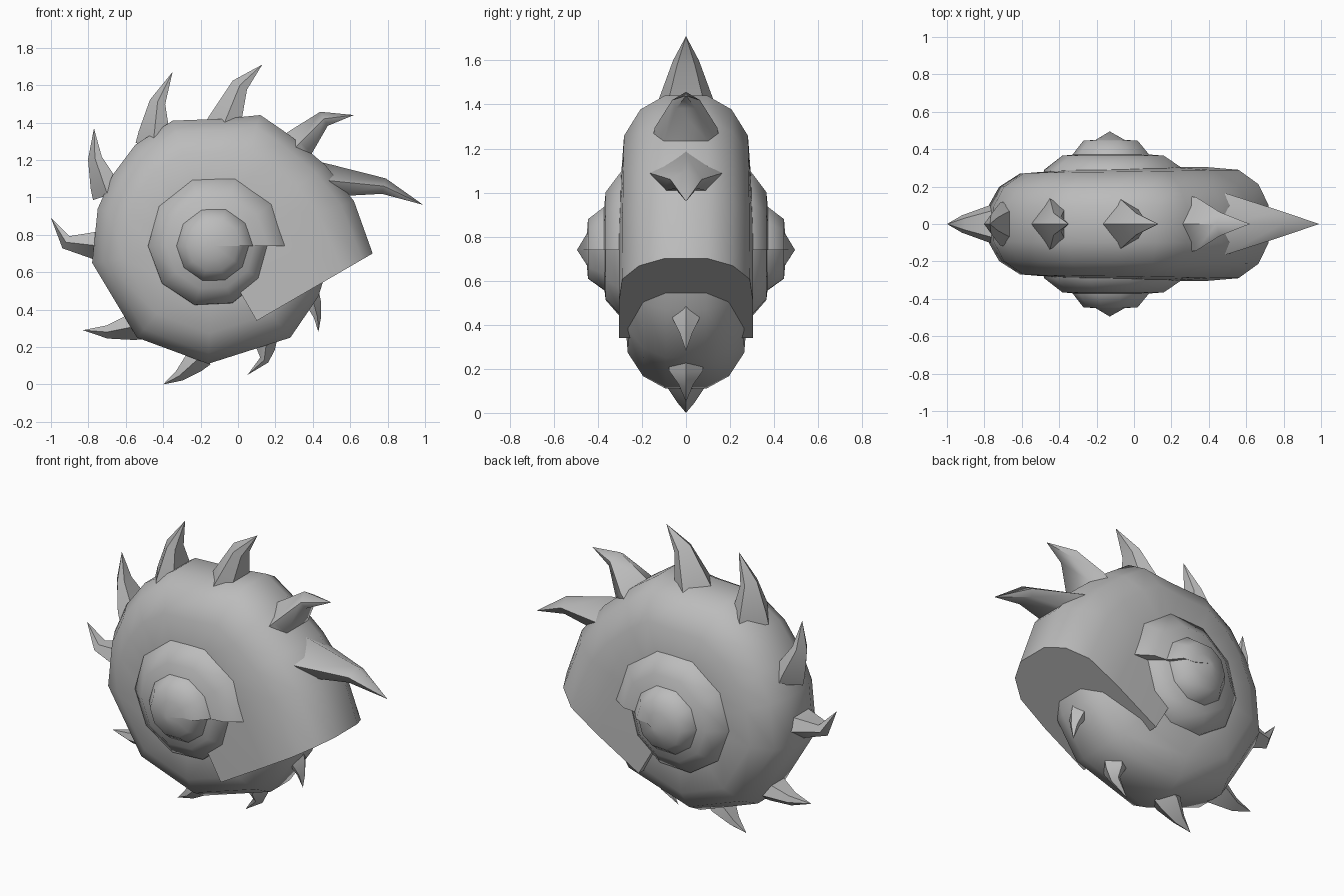
import bpy, bmesh, math
from mathutils import Vector

cube = bpy.data.objects.get("Cube")
if cube:
    bpy.data.objects.remove(cube, do_unlink=True)

shell_grey = bpy.data.materials.new("shell grey")
shell_grey.use_nodes = True
GREY = (0.5, 0.5, 0.5, 1)
shell_grey.diffuse_color = GREY
shell_grey.node_tree.nodes["Principled BSDF"].inputs["Base Color"].default_value = GREY

AXIS = Vector((-0.13, 0, 0.74))


def loft(name, sections, tip=None, smooth_angle=60):
    """Skin a list of closed rings, with a cap at each end or a pointed tip."""
    bm = bmesh.new()
    rings = [[bm.verts.new(p) for p in ring] for ring in sections]
    count = len(rings[0])
    for lower, upper in zip(rings, rings[1:]):
        for i in range(count):
            j = (i + 1) % count
            bm.faces.new((lower[i], lower[j], upper[j], upper[i]))
    bm.faces.new(rings[0])
    if tip:
        point = bm.verts.new(tip)
        for i in range(count):
            bm.faces.new((rings[-1][i], rings[-1][(i + 1) % count], point))
    else:
        bm.faces.new(rings[-1])
    bmesh.ops.remove_doubles(bm, verts=bm.verts, dist=0.0005)
    bmesh.ops.recalc_face_normals(bm, faces=bm.faces)
    mesh = bpy.data.meshes.new(name)
    bm.to_mesh(mesh)
    bm.free()
    mesh.materials.append(shell_grey)
    obj = bpy.data.objects.new(name, mesh)
    bpy.context.collection.objects.link(obj)
    bpy.ops.object.select_all(action='DESELECT')
    obj.select_set(True)
    bpy.context.view_layer.objects.active = obj
    bpy.ops.object.shade_smooth_by_angle(angle=math.radians(smooth_angle))
    return obj


def section(inner, outward, profile):
    """Mirror a (radius, half width) profile across the centre plane."""
    half = [inner + outward * r + Vector((0, w, 0)) for r, w in profile]
    return half + [Vector((p.x, -p.y, p.z)) for p in reversed(half)]


# Outer whorl: rim outline from the mouth, over the top, to below the mouth
rim = [(0.72, 0.70), (0.62, 0.98), (0.47, 1.17), (0.28, 1.33), (0.12, 1.44),
       (-0.08, 1.42), (-0.35, 1.41), (-0.55, 1.28), (-0.67, 1.12),
       (-0.75, 0.94), (-0.78, 0.65), (-0.54, 0.25), (-0.16, 0.11),
       (0.28, 0.25), (0.43, 0.47), (0.47, 0.6)]
whorl = []
for k, (x, z) in enumerate(rim):
    inner = AXIS if k else Vector((0.1, 0, 0.34))
    w = 0.305 - 0.035 * k / len(rim)
    profile = [(0, w), (0.45, w), (0.74, w * 0.95), (0.91, w * 0.7), (1, w * 0.33)]
    whorl.append(section(inner, Vector((x, 0, z)) - inner, profile))
loft("outer_whorl", whorl)


# Stepped spire, the same on both sides, each turn winding inward
def spire_turn(name, profile, shrink, steps=10):
    rings = []
    for k in range(steps + 1):
        a = math.tau * k / steps
        r = 1 - shrink * k / steps
        rings.append(section(AXIS, Vector((math.cos(a), 0, math.sin(a))) * r, profile))
    loft(name, rings)


spire_turn("middle_whorl", [(0, 0.39), (0.29, 0.365), (0.40, 0.29), (0.41, 0.2)], 0.25)
spire_turn("inner_whorl", [(0, 0.495), (0.08, 0.45), (0.15, 0.445), (0.22, 0.36)], 0.12)

# Curved spikes: base, bend, tip, thickness, half width
spikes = [
    ((0.48, 1.09), (0.78, 1.06), (0.99, 0.96), 0.17, 0.17),
    ((0.32, 1.28), (0.46, 1.42), (0.62, 1.44), 0.17, 0.15),
    ((-0.08, 1.38), (0.01, 1.6), (0.13, 1.71), 0.18, 0.14),
    ((-0.45, 1.32), (-0.43, 1.51), (-0.35, 1.67), 0.17, 0.14),
    ((-0.71, 1.05), (-0.765, 1.21), (-0.77, 1.37), 0.15, 0.12),
    ((-0.74, 0.74), (-0.92, 0.76), (-1, 0.89), 0.15, 0.11),
    ((-0.55, 0.31), (-0.7, 0.28), (-0.83, 0.29), 0.14, 0.1),
    ((-0.22, 0.13), (-0.315, 0.045), (-0.4, 0), 0.12, 0.09),
    ((0.15, 0.21), (0.14, 0.13), (0.05, 0.05), 0.1, 0.08),
    ((0.4, 0.45), (0.425, 0.36), (0.43, 0.28), 0.08, 0.065),
]


def spike_ring(centre, up, thick, width):
    """Five-sided ring with a ridge along the outer curve."""
    shape = [(0.5, 0), (0, 1), (-0.5, 0.7), (-0.5, -0.7), (0, -1)]
    return [centre + up * (thick * u) + Vector((0, width * v, 0)) for u, v in shape]


for n, (base, bend, tip, thick, width) in enumerate(spikes):
    base, bend, tip = (Vector((x, 0, z)) for x, z in (base, bend, tip))
    along = (bend - base).normalized()
    bend_dir = (tip - base).normalized()
    up = Vector((-along.z, 0, along.x))
    bend_up = Vector((-bend_dir.z, 0, bend_dir.x))
    rings = [spike_ring(base - along * 0.04, up, thick * 1.1, width),
             spike_ring(base + along * 0.02, up, thick, width * 0.95),
             spike_ring(bend, bend_up, thick * 0.5, width * 0.42)]
    loft(f"spike_{n + 1}", rings, tip)
